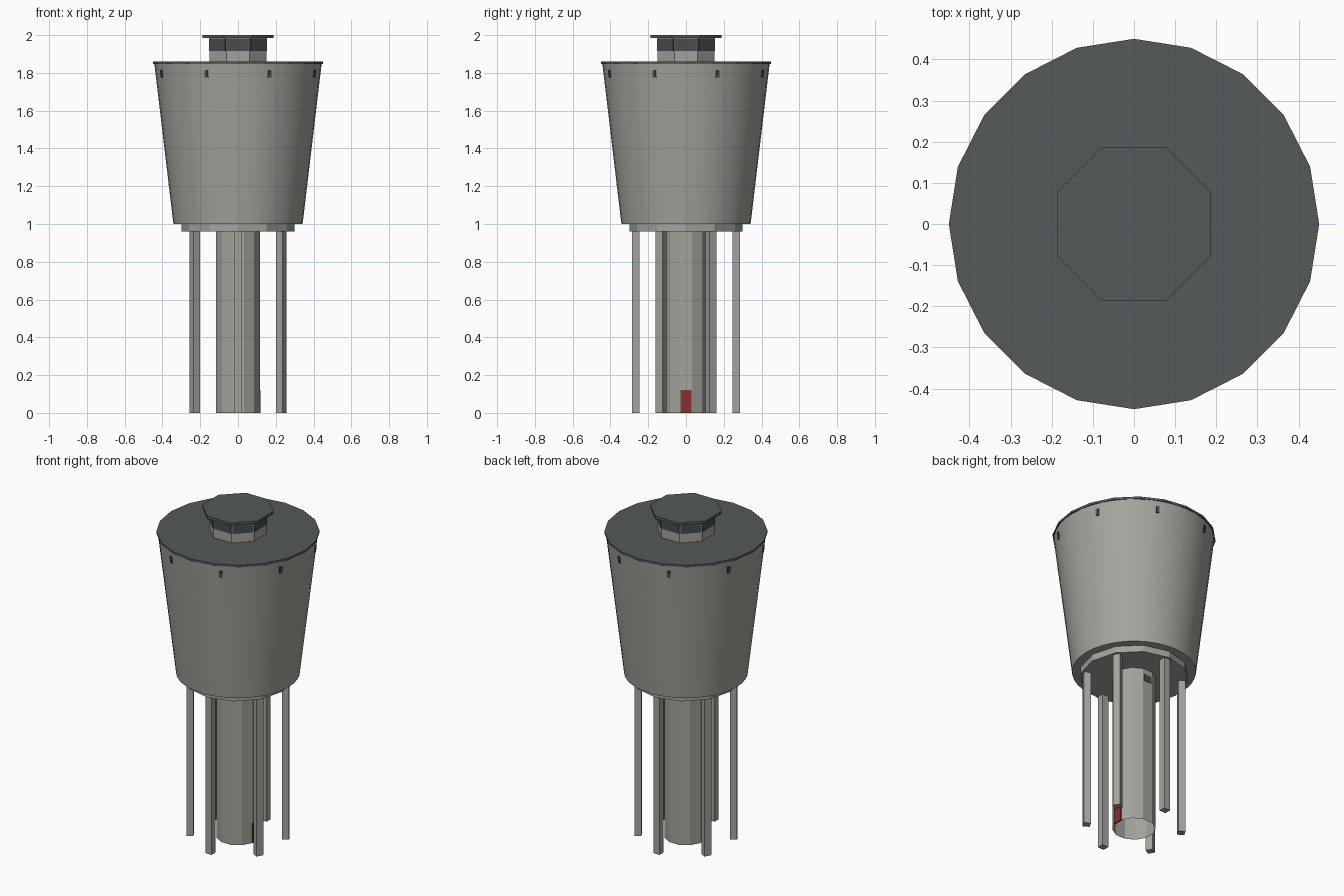
import bpy, bmesh, math
from mathutils import Matrix

if "Cube" in bpy.data.objects:
    bpy.data.objects.remove(bpy.data.objects["Cube"])


def mat(name, r, g, b):
    m = bpy.data.materials.new(name)
    m.diffuse_color = (r, g, b, 1)
    m.use_nodes = True
    m.node_tree.nodes["Principled BSDF"].inputs["Base Color"].default_value = m.diffuse_color
    return m


concrete = mat("concrete grey", 0.37, 0.37, 0.34)
roofing = mat("dark roof grey", 0.09, 0.10, 0.103)
glass = mat("dark window", 0.065, 0.075, 0.08)
red = mat("door red", 0.22, 0.035, 0.025)


def finish(name, bm, material):
    bmesh.ops.recalc_face_normals(bm, faces=bm.faces)
    me = bpy.data.meshes.new(name)
    bm.to_mesh(me)
    bm.free()
    me.materials.append(material)
    ob = bpy.data.objects.new(name, me)
    bpy.context.collection.objects.link(ob)
    return ob


def prism(name, n, r0, r1, z0, z1, material, turn=0.0, open_bottom=False):
    """Upright n-sided prism or frustum with corners at radius r0 / r1."""
    bm = bmesh.new()
    rings = []
    for r, z in ((r0, z0), (r1, z1)):
        rings.append([bm.verts.new((r * math.cos(turn + math.tau * i / n),
                                    r * math.sin(turn + math.tau * i / n), z)) for i in range(n)])
    low, top = rings
    for i in range(n):
        j = (i + 1) % n
        bm.faces.new((low[i], low[j], top[j], top[i]))
    bm.faces.new(top)
    if not open_bottom:
        bm.faces.new(low[::-1])
    return finish(name, bm, material)


def radial_box(name, angle, radius, z, depth, width, height, material, lean=0.0):
    """Box at an angle around the axis; depth runs outwards, lean tips it outwards."""
    bm = bmesh.new()
    bmesh.ops.create_cube(bm, size=1)
    m = (Matrix.Rotation(angle, 4, 'Z') @ Matrix.Translation((radius, 0, z))
         @ Matrix.Rotation(lean, 4, 'Y') @ Matrix.Diagonal((depth, width, height, 1)))
    bm.transform(m)
    return finish(name, bm, material)


# Central shaft with door and small window
prism("shaft", 12, 0.12, 0.12, 0, 0.97, concrete, math.radians(15), True)
radial_box("door", 0, 0.116, 0.06, 0.008, 0.058, 0.12, red)
radial_box("shaft_window", math.pi / 2, 0.116, 0.905, 0.008, 0.05, 0.04, glass)

# Six outer legs
for i in range(6):
    radial_box(f"leg_{i + 1}", math.radians(30 + 60 * i), 0.265, 0.485, 0.04, 0.042, 0.97, concrete)

# Support ring under the tank
prism("support_ring", 12, 0.30, 0.30, 0.96, 1.0, concrete)

# Flared tank, smooth round the side
tank = prism("tank", 40, 0.342, 0.443, 1.0, 1.85, concrete)
for p in tank.data.polygons:
    p.use_smooth = len(p.vertices) == 4
tank.data.update()
bpy.context.view_layer.objects.active = tank
tank.select_set(True)
bpy.ops.object.shade_smooth_by_angle(angle=math.radians(30))
tank.select_set(False)

# Vent slots below the roof
lean = math.atan2(0.101, 0.85)
for i in range(8):
    radial_box(f"vent_{i + 1}", math.radians(22.5 + 45 * i), 0.4375, 1.795, 0.008, 0.018, 0.04, glass, lean)

# Flat tank roof
prism("tank_roof", 20, 0.45, 0.45, 1.847, 1.86, roofing)

# Octagonal lantern with windows and cap
eighth = math.radians(22.5)
prism("lantern_wall", 8, 0.162, 0.162, 1.855, 1.99, concrete, eighth)
for i in range(8):
    radial_box(f"lantern_window_{i + 1}", math.radians(45 * i), 0.15, 1.949, 0.007, 0.116, 0.066, glass)
prism("lantern_cap", 8, 0.202, 0.202, 1.984, 2.0, roofing, eighth)
